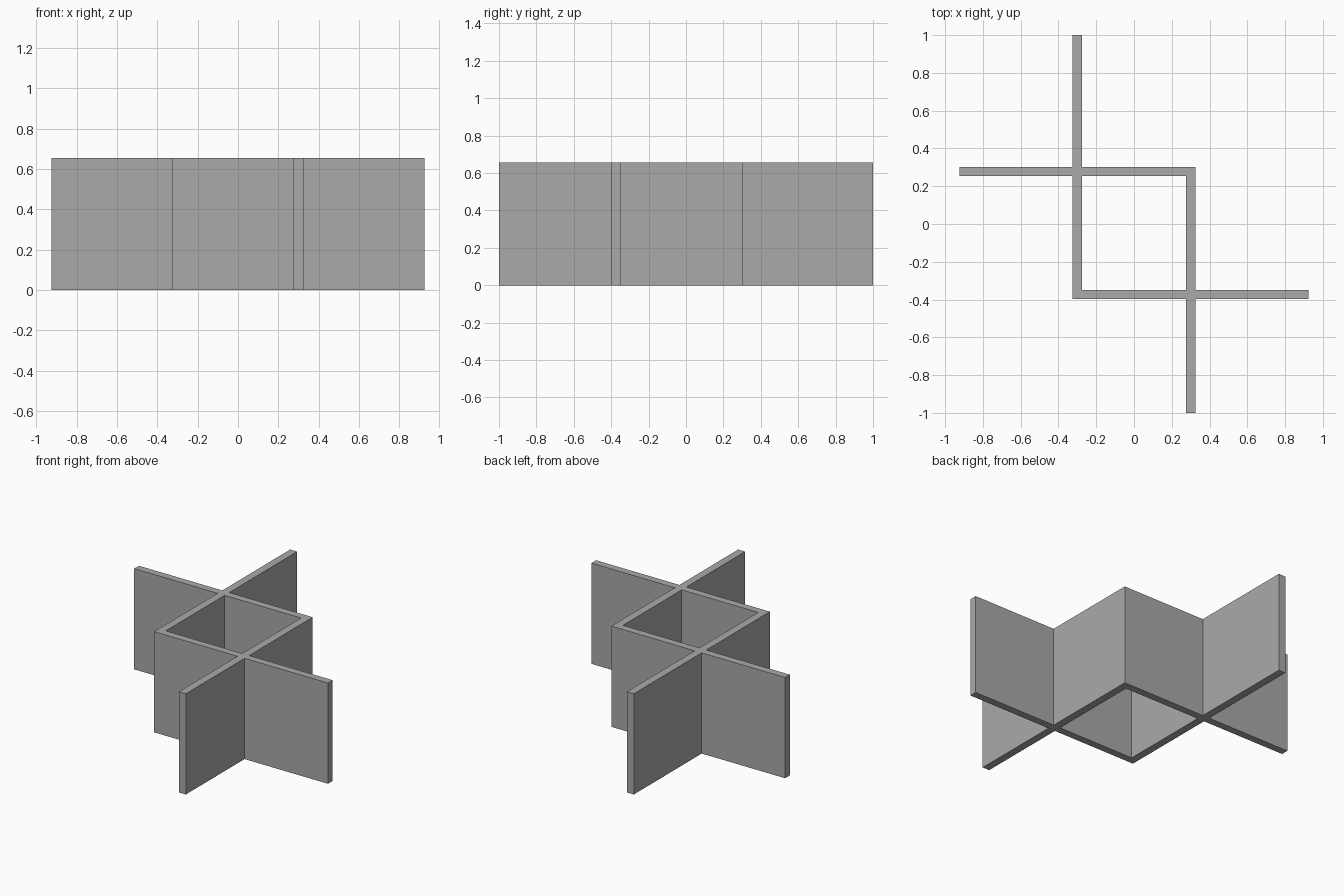
import bpy, bmesh

if "Cube" in bpy.data.objects:
    bpy.data.objects.remove(bpy.data.objects["Cube"])

HEIGHT = 0.655
# Plan rectangles of the four interlocking walls: x0, x1, y0, y1
WALLS = [
    (-0.325, -0.275, -0.397, 1.0),    # left wall, running to the back
    (0.275, 0.325, -1.0, 0.303),      # right wall, running to the front
    (-0.925, 0.325, 0.255, 0.303),    # back wall, running to the left
    (-0.325, 0.925, -0.397, -0.349),  # front wall, running to the right
]

grey = bpy.data.materials.new("plain grey")
grey.diffuse_color = (0.4, 0.4, 0.4, 1)
grey.use_nodes = True
grey.node_tree.nodes["Principled BSDF"].inputs["Base Color"].default_value = grey.diffuse_color

# Fill every plan cell covered by a wall, so the crossings are fused
xs = sorted({v for w in WALLS for v in w[:2]})
ys = sorted({v for w in WALLS for v in w[2:]})
bm = bmesh.new()
for x0, x1 in zip(xs, xs[1:]):
    for y0, y1 in zip(ys, ys[1:]):
        cx, cy = (x0 + x1) / 2, (y0 + y1) / 2
        if any(a < cx < b and c < cy < d for a, b, c, d in WALLS):
            bm.faces.new([bm.verts.new((x, y, 0)) for x, y in
                          ((x0, y0), (x1, y0), (x1, y1), (x0, y1))])
bmesh.ops.remove_doubles(bm, verts=bm.verts[:], dist=1e-5)

# Raise the plan into solid walls
top = bmesh.ops.extrude_face_region(bm, geom=bm.faces[:], use_keep_orig=True)["geom"]
bmesh.ops.translate(bm, vec=(0, 0, HEIGHT),
                    verts=[g for g in top if isinstance(g, bmesh.types.BMVert)])
bmesh.ops.recalc_face_normals(bm, faces=bm.faces[:])

mesh = bpy.data.meshes.new("crossed_walls")
bm.to_mesh(mesh)
bm.free()
mesh.materials.append(grey)
walls = bpy.data.objects.new("crossed_walls", mesh)
bpy.context.collection.objects.link(walls)
